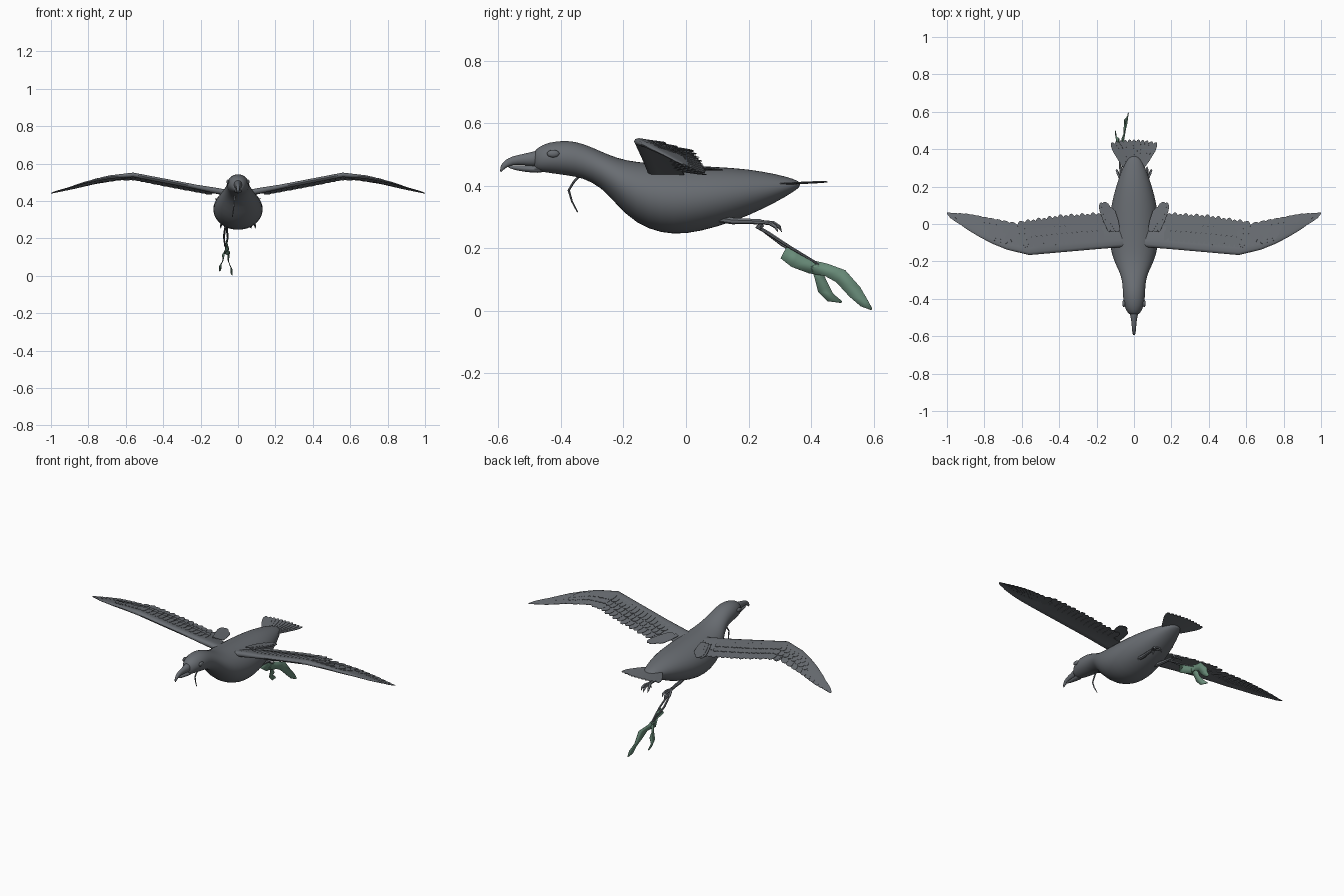
import bpy, bmesh, math
from mathutils import Vector

if "Cube" in bpy.data.objects:
    bpy.data.objects.remove(bpy.data.objects["Cube"])


def material(name, rgb):
    m = bpy.data.materials.new(name)
    m.diffuse_color = (*rgb, 1)
    m.use_nodes = True
    m.node_tree.nodes["Principled BSDF"].inputs["Base Color"].default_value = m.diffuse_color
    return m


GREY = material("slate grey", (0.14, 0.152, 0.168))
GREEN = material("weed green", (0.14, 0.26, 0.19))


def finish(bm, name, mat, smooth=True, mirror=False, subdiv=0, thick=0):
    bmesh.ops.recalc_face_normals(bm, faces=bm.faces)
    me = bpy.data.meshes.new(name)
    bm.to_mesh(me)
    bm.free()
    ob = bpy.data.objects.new(name, me)
    bpy.context.collection.objects.link(ob)
    me.materials.append(mat)
    if smooth:
        bpy.ops.object.select_all(action='DESELECT')
        ob.select_set(True)
        bpy.context.view_layer.objects.active = ob
        bpy.ops.object.shade_smooth_by_angle(angle=math.radians(50))
    if thick:
        s = ob.modifiers.new("thickness", 'SOLIDIFY')
        s.thickness, s.offset = thick, 0
    if subdiv:
        s = ob.modifiers.new("round", 'SUBSURF')
        s.levels = s.render_levels = subdiv
    if mirror:
        ob.modifiers.new("mirror", 'MIRROR')
    return ob


def loft(bm, rings):
    vs = [[bm.verts.new(p) for p in r] for r in rings]
    n = len(vs[0])
    for a, b in zip(vs, vs[1:]):
        for i in range(n):
            bm.faces.new((a[i], a[(i + 1) % n], b[(i + 1) % n], b[i]))
    bm.faces.new(vs[0])
    bm.faces.new(vs[-1][::-1])


def oval(y, top, bottom, hw, n=20):
    c, h = (top + bottom) / 2, (top - bottom) / 2
    return [(hw * math.cos(a), y, c + h * math.sin(a))
            for a in (2 * math.pi * i / n for i in range(n))]


def tube(bm, pts, radii, n=7):
    pts = [Vector(p) for p in pts]
    rings = []
    for i, p in enumerate(pts):
        d = (pts[min(i + 1, len(pts) - 1)] - pts[max(i - 1, 0)]).normalized()
        u = d.cross(Vector((1, 0, 0))).normalized()
        v = d.cross(u)
        rings.append([p + radii[i] * (u * math.cos(2 * math.pi * k / n)
                                      + v * math.sin(2 * math.pi * k / n)) for k in range(n)])
    loft(bm, rings)


def feather(bm, base, tip, width, roll=0.12):
    base, tip = Vector(base), Vector(tip)
    d = tip - base
    s = d.cross(Vector((0, 0, 1))).normalized()
    s.z += roll
    prev = None
    for t, w in ((0, .5), (.4, .9), (.75, 1), (.9, .75), (.97, .4), (1, .08)):
        p = base + d * t
        cur = [bm.verts.new(p + s * width * w * k / 2) for k in (-1, 1)]
        if prev:
            bm.faces.new((prev[0], prev[1], cur[1], cur[0]))
        prev = cur


def lerp(table, x):
    for (a, fa), (b, fb) in zip(table, table[1:]):
        if x <= b:
            return fa + (fb - fa) * (x - a) / (b - a)
    return table[-1][1]


# Body, neck and head in one smooth skin
bm = bmesh.new()
loft(bm, [oval(*r) for r in (
    (-.487, .508, .455, .018), (-.475, .522, .446, .035), (-.44, .54, .44, .053),
    (-.38, .546, .432, .061), (-.33, .536, .424, .06), (-.27, .509, .394, .071),
    (-.22, .488, .335, .098), (-.16, .476, .277, .122), (-.08, .471, .245, .134),
    (0, .466, .242, .135), (.1, .461, .266, .124), (.2, .454, .302, .098),
    (.29, .437, .347, .066), (.345, .422, .38, .042), (.366, .41, .397, .016))])
finish(bm, "body", GREY, subdiv=1)

# Hooked upper bill and lower bill
bm = bmesh.new()
loft(bm, [oval(*r, n=10) for r in (
    (-.46, .522, .455, .03), (-.50, .506, .462, .018), (-.54, .499, .467, .013),
    (-.57, .489, .462, .011), (-.588, .474, .446, .008), (-.595, .458, .438, .003))])
finish(bm, "upper_bill", GREY, subdiv=1)
bm = bmesh.new()
loft(bm, [oval(*r, n=10) for r in (
    (-.45, .466, .438, .028), (-.50, .464, .441, .015), (-.54, .466, .447, .01),
    (-.572, .464, .457, .004))])
finish(bm, "lower_bill", GREY, subdiv=1)

# Eyes
bm = bmesh.new()
bmesh.ops.create_uvsphere(bm, u_segments=14, v_segments=8, radius=1)
for v in bm.verts:
    v.co = Vector((.054 + v.co.x * .008, -.425 + v.co.y * .02, .502 + v.co.z * .012))
finish(bm, "eye", GREY, mirror=True)

# Thin strand hanging under the throat
bm = bmesh.new()
tube(bm, [(-.015, -.34, .432), (-.02, -.36, .41), (-.022, -.375, .385),
          (-.025, -.365, .35), (-.03, -.347, .315)], [.005, .004, .004, .003, .002])
finish(bm, "throat_strand", GREY)

# Wing outline: leading edge, trailing edge and height along the span
LEAD = [(0, -.12), (.15, -.13), (.4, -.152), (.56, -.166), (.7, -.132), (.8, -.085), (.9, -.025), (1, .05)]
TRAIL = [(0, .08), (.15, .06), (.4, .045), (.56, .02), (.66, .005), (.8, .03), (.9, .05), (1, .055)]
HIGH = [(0, .435), (.1, .453), (.56, .541), (.68, .53), (.8, .505), (1, .442)]


def wing(x, c, lift=0):
    y0, y1 = lerp(LEAD, x), lerp(TRAIL, x)
    y = y0 + (y1 - y0) * c
    return Vector((x, y, lerp(HIGH, x) - .15 * (y - y0) + lift))


# Wing arm and hand: airfoil loft
bm = bmesh.new()
foil = ((0, 0), (.02, .008), (.08, .013), (.2, .013), (.4, .009), (.62, .003),
        (.62, 0), (.4, -.003), (.2, -.008), (.08, -.011), (.02, -.008))
rings = []
for x in (.04, .12, .22, .32, .42, .5, .56, .61, .68, .75, .82, .89, .95):
    k = 1.3 if x < .2 else max(.12, 1 - max(0, x - .56) * 2.2)
    rings.append([wing(x, c, h * k) for c, h in foil])
loft(bm, rings)
finish(bm, "wing_arm", GREY, mirror=True)

# Flight feathers: secondaries along the arm, primaries fanning from the hand
bm = bmesh.new()
for i in range(16):
    x = .15 + .029 * i
    feather(bm, wing(x, .3), wing(x + .012, 1.03 - .03 * (i % 2)), .042)
for i in range(12):
    t = i / 11
    xt = .61 + .39 * t ** .85
    tip = Vector((xt, lerp(TRAIL, xt) + .004, wing(xt, 1).z))
    feather(bm, wing(.57 + .17 * t, .35 - .15 * t), tip, .045 - .006 * t)
finish(bm, "flight_feathers", GREY, smooth=False, mirror=True, thick=.002)

# Two overlapping rows of covert feathers
bm = bmesh.new()
for row, (c0, c1, lift) in enumerate(((.22, .54, .012), (.42, .74, .006))):
    for i in range(22):
        x = .17 + .027 * i + .012 * row
        k = max(.35, 1 - max(0, x - .56) * 2)
        feather(bm, wing(x, c0, lift * k + .001), wing(x + .012 + max(0, x - .56) * .12, c1, lift * k),
                .034, .08)
finish(bm, "covert_feathers", GREY, smooth=False, mirror=True, thick=.002)

# Shoulder feathers where wing meets the back
bm = bmesh.new()
for x, y, w in ((.135, .09, .05), (.16, .118, .05), (.178, .115, .04)):
    feather(bm, (x - .05, -.04, .462), (x, y, .45), w)
finish(bm, "shoulder_feathers", GREY, smooth=False, mirror=True, thick=.003)

# Tail fan
bm = bmesh.new()
for i in range(11):
    a = (i - 5) / 5
    feather(bm, (.03 * a, .28, .404), (.12 * a, .452 - .016 * a * a, .412), .036, .1)
finish(bm, "tail_fan", GREY, smooth=False, thick=.003)

# Tucked legs and clawed feet
bm = bmesh.new()
tube(bm, [(.055, .1, .295), (.06, .15, .287), (.066, .2, .286), (.07, .24, .284)],
     [.012, .011, .009, .009])
for dx, dy in ((-.022, 0), (0, .012), (.022, 0)):
    tube(bm, [(.07, .235, .284), (.07 + dx * .7, .268 + dy, .28),
              (.07 + dx, .287 + dy, .268), (.07 + dx, .294 + dy, .252)],
         [.007, .007, .006, .001])
tube(bm, [(.07, .23, .282), (.066, .245, .27), (.064, .236, .256)], [.006, .006, .001])
finish(bm, "foot", GREY, mirror=True)

# Carried stems
bm = bmesh.new()
tube(bm, [(-.06, .225, .27), (-.06, .26, .25), (-.055, .33, .205), (-.065, .425, .148)],
     [.006, .006, .005, .004])
tube(bm, [(-.068, .24, .262), (-.075, .31, .21), (-.07, .41, .155)], [.005, .006, .003])
finish(bm, "weed_stems", GREY)

# Carried leaf blades: ribbons seen broadside from the sides
blades = {
    "long_leaf": ((-.06, .312, .185, .02), (-.055, .35, .165, .028), (-.068, .40, .14, .022),
                  (-.06, .45, .13, .02), (-.05, .495, .11, .024), (-.045, .54, .06, .023),
                  (-.035, .57, .024, .015), (-.03, .594, .004, .003)),
    "short_leaf": ((-.065, .41, .145, .012), (-.08, .428, .105, .016), (-.085, .44, .07, .02),
                   (-.095, .462, .042, .015), (-.1, .498, .027, .003)),
}
for name, pts in blades.items():
    bm = bmesh.new()
    prev = None
    for i, (x, y, z, w) in enumerate(pts):
        a, b = pts[max(i - 1, 0)], pts[min(i + 1, len(pts) - 1)]
        d = Vector((0, b[1] - a[1], b[2] - a[2])).normalized()
        side = Vector((.25 * (-1) ** i, -d.z, d.y)) * w
        cur = [bm.verts.new(Vector((x, y, z)) + side * k) for k in (-1, 1)]
        if prev:
            bm.faces.new((prev[0], prev[1], cur[1], cur[0]))
        prev = cur
    finish(bm, name, GREEN, thick=.003)
